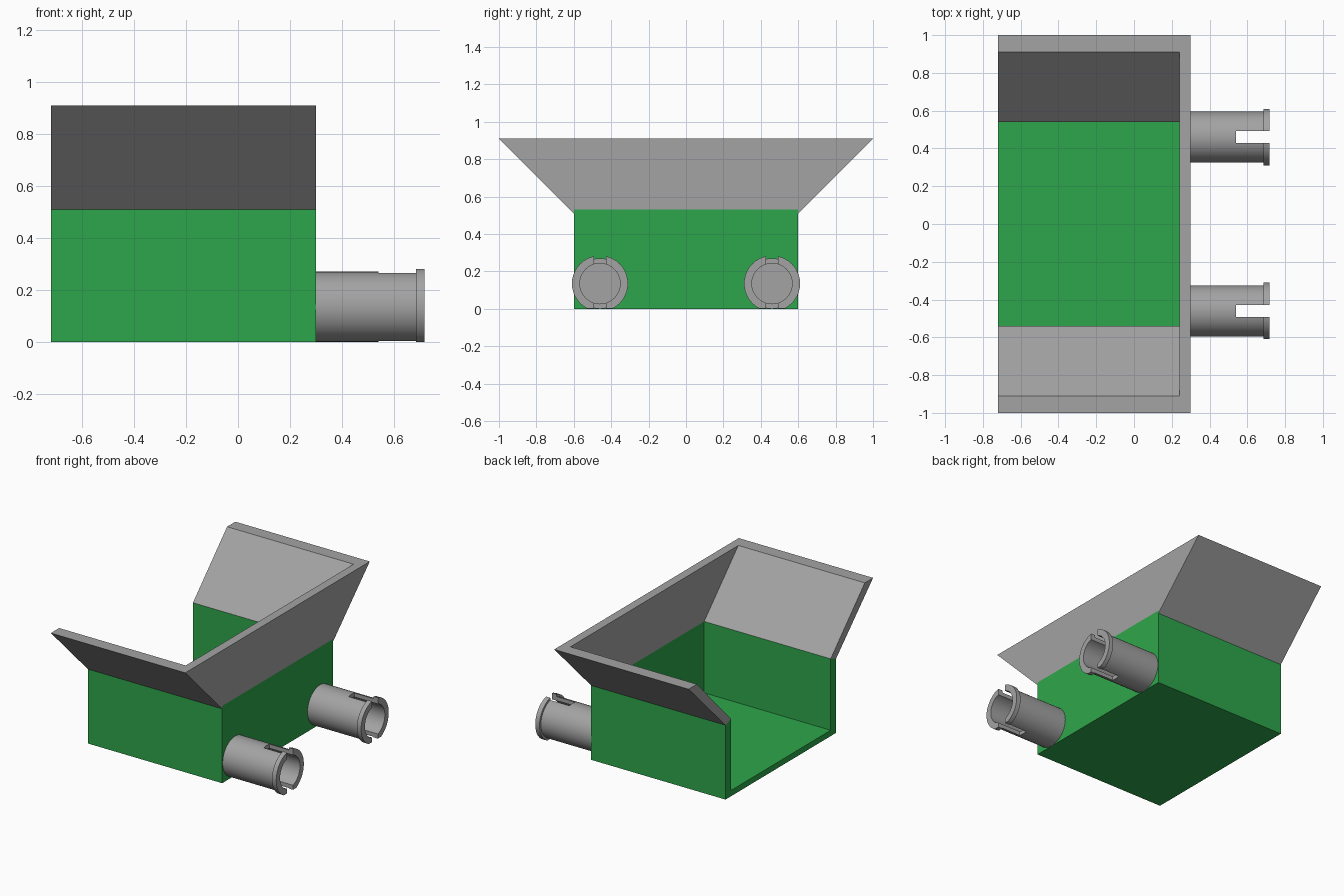
import bpy, bmesh, math

if "Cube" in bpy.data.objects:
    bpy.data.objects.remove(bpy.data.objects["Cube"])


def material(name, rgb):
    m = bpy.data.materials.new(name)
    m.diffuse_color = (*rgb, 1)
    m.use_nodes = True
    m.node_tree.nodes["Principled BSDF"].inputs["Base Color"].default_value = m.diffuse_color
    return m


GREEN = material("green", (0.027, 0.381, 0.069))
GREY = material("light grey", (0.366, 0.366, 0.366))


def new_object(name, bm, mats):
    bmesh.ops.recalc_face_normals(bm, faces=bm.faces)
    me = bpy.data.meshes.new(name)
    bm.to_mesh(me)
    bm.free()
    for m in mats:
        me.materials.append(m)
    ob = bpy.data.objects.new(name, me)
    bpy.context.collection.objects.link(ob)
    return ob


# Open tray: U-shaped section with flared upper walls, closed at +x
X0, X_IN, X1 = -0.72, 0.24, 0.30
FLOOR, SEAM = 0.04, 0.53
outer = [(-1, .91), (-.6, .51), (-.6, 0), (.6, 0), (.6, .51), (1, .91)]
inner = [(-.91, .91), (-.54, SEAM), (-.54, FLOOR), (.54, FLOOR), (.54, SEAM), (.91, .91)]

bm = bmesh.new()


def ring(x, profile):
    return [bm.verts.new((x, y, z)) for y, z in profile]


def face(verts, mat):
    bm.faces.new(verts).material_index = mat


of, ob_ = ring(X0, outer), ring(X1, outer)
inf, inb = ring(X0, inner), ring(X_IN, inner)
p1, p4 = ring(X1, [(-.6, SEAM), (.6, SEAM)])
for i in range(5):
    mat = 1 if i in (0, 4) else 0
    face((of[i], of[i + 1], ob_[i + 1], ob_[i]), mat)      # outside
    face((inf[i], inf[i + 1], inb[i + 1], inb[i]), mat)    # inside
    face((of[i], of[i + 1], inf[i + 1], inf[i]), mat)      # open end
for i in (0, 5):
    face((of[i], inf[i], inb[i], ob_[i]), 1)               # side rims
face((ob_[0], inb[0], inb[5], ob_[5]), 1)                  # end rim
face((ob_[0], ob_[1], p1, p4, ob_[4], ob_[5]), 1)          # end wall outside
face((ob_[1], ob_[2], ob_[3], ob_[4], p4, p1), 0)
face((inb[0], inb[1], inb[4], inb[5]), 1)                  # end wall inside
face((inb[1], inb[2], inb[3], inb[4]), 0)
new_object("tray", bm, [GREEN, GREY])


def box(name, lo, hi):
    b = bmesh.new()
    bmesh.ops.create_cube(b, size=1)
    for v in b.verts:
        v.co = [lo[k] if v.co[k] < 0 else hi[k] for k in range(3)]
    return new_object(name, b, [GREY])


# Hollow split pins with an end lip
def pin(name, yc, zc=0.135, sides=40):
    prof = [(X1, .135), (.685, .135), (.685, .15), (.717, .15), (.717, .108), (.33, .108)]
    b = bmesh.new()
    rings = []
    for x, r in prof:
        rings.append([b.verts.new((x, yc + r * math.cos(2 * math.pi * k / sides),
                                   zc + r * math.sin(2 * math.pi * k / sides)))
                      for k in range(sides)])
    for a, c in zip(rings, rings[1:]):
        for k in range(sides):
            n = (k + 1) % sides
            b.faces.new((a[k], a[n], c[n], c[k]))
    b.faces.new(rings[0])
    b.faces.new(rings[-1])
    ob = new_object(name, b, [GREY])
    # slot through top and bottom, and the flat under the lip
    cutters = [box("slot_cutter", (.54, yc - .032, -.1), (.8, yc + .032, .4)),
               box("flat_cutter", (.6, yc - .3, -.1), (.8, yc + .3, 0.0005))]
    bpy.context.view_layer.objects.active = ob
    for c in cutters:
        mod = ob.modifiers.new("cut", 'BOOLEAN')
        mod.operation, mod.solver, mod.object = 'DIFFERENCE', 'EXACT', c
        bpy.ops.object.modifier_apply(modifier=mod.name)
        bpy.data.objects.remove(c)
    bpy.ops.object.select_all(action='DESELECT')
    ob.select_set(True)
    bpy.ops.object.shade_smooth_by_angle(angle=math.radians(30))


pin("front_pin", -0.46)
pin("back_pin", 0.46)
